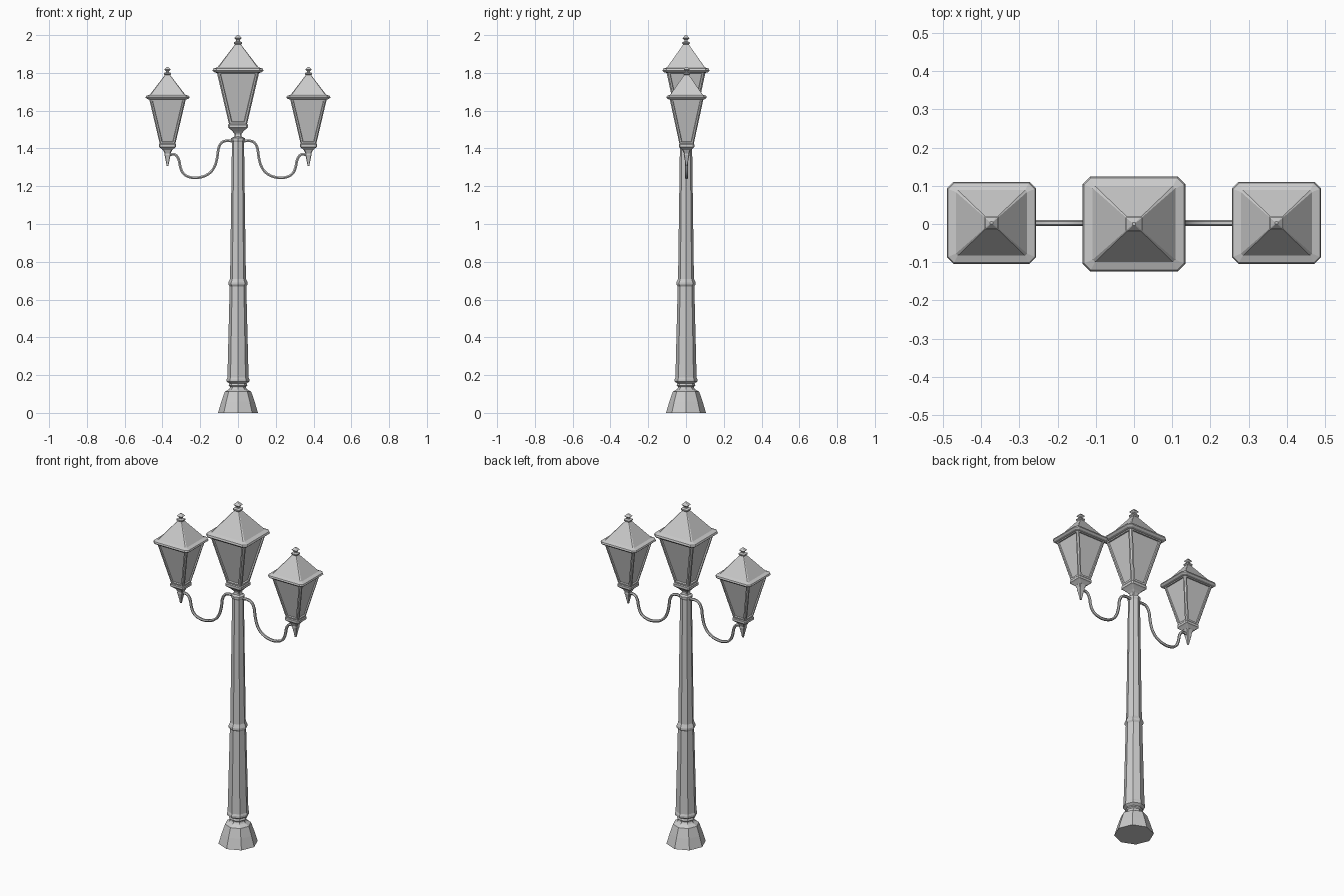
import bpy, bmesh, math

if "Cube" in bpy.data.objects:
    bpy.data.objects.remove(bpy.data.objects["Cube"])


def finish(name, bm):
    bmesh.ops.recalc_face_normals(bm, faces=bm.faces)
    me = bpy.data.meshes.new(name)
    bm.to_mesh(me)
    bm.free()
    ob = bpy.data.objects.new(name, me)
    bpy.context.collection.objects.link(ob)
    return ob


def skin(bm, rings):
    # Joins rings of points into a closed, capped solid; returns the wall bands
    loops = [[bm.verts.new(p) for p in ring] for ring in rings]
    bands = []
    for a, b in zip(loops, loops[1:]):
        n = len(a)
        bands.append([bm.faces.new((a[i], a[(i + 1) % n], b[(i + 1) % n], b[i]))
                      for i in range(n)])
    bm.faces.new(loops[0][::-1])
    bm.faces.new(loops[-1])
    return bands


def octagon(r, z):
    return [(r * math.cos(i * math.pi / 4), r * math.sin(i * math.pi / 4), z)
            for i in range(8)]


def lantern_ring(w, z, c):
    # Rectangle with chamfered corners, slightly shallower than wide
    d = w * 0.92
    return [(w, -d + c, z), (w, d - c, z), (w - c, d, z), (-w + c, d, z),
            (-w, d - c, z), (-w, -d + c, z), (-w + c, -d, z), (w - c, -d, z)]


def lantern_part(name, levels, place, panel_band=None):
    bm = bmesh.new()
    bands = skin(bm, [lantern_ring(*lv) for lv in levels])
    bmesh.ops.recalc_face_normals(bm, faces=bm.faces)
    if panel_band is not None:
        # Recessed glass panes in the four wide faces
        panes = bands[panel_band][::2]
        bmesh.ops.inset_individual(bm, faces=panes, thickness=0.013, depth=0)
        bmesh.ops.inset_individual(bm, faces=panes, thickness=0.003, depth=-0.008)
    x, y, z, s = place
    for v in bm.verts:
        v.co = (x + v.co.x * s, y + v.co.y * s, z + v.co.z * s)
    return finish(name, bm)


# Levels are (half width, height below the tip, corner chamfer)
BODY = [(0.028, -0.51, 0.006), (0.045, -0.495, 0.006), (0.052, -0.49, 0.007),
        (0.052, -0.475, 0.007), (0.048, -0.47, 0.006), (0.112, -0.198, 0.008)]
ROOF = [(0.112, -0.2, 0.01), (0.125, -0.197, 0.016), (0.135, -0.188, 0.02),
        (0.131, -0.178, 0.018), (0.108, -0.17, 0.006), (0.016, -0.05, 0.002)]
FINIAL = [(0.016, -0.051, 0.002), (0.022, -0.045, 0.003), (0.022, -0.038, 0.003),
          (0.010, -0.033, 0.002), (0.010, -0.025, 0.002), (0.020, -0.016, 0.003),
          (0.004, 0.0, 0.001)]
NECK = [(0.024, -0.548, 0.006), (0.018, -0.53, 0.005), (0.02, -0.52, 0.005),
        (0.03, -0.509, 0.006)]
DROP = [(0.005, -0.608, 0.001), (0.009, -0.585, 0.002), (0.015, -0.555, 0.003),
        (0.019, -0.54, 0.004), (0.018, -0.53, 0.004), (0.028, -0.509, 0.006)]


def lantern(prefix, place, stem):
    lantern_part(prefix + "_lantern_body", BODY, place, 4)
    lantern_part(prefix + "_lantern_roof", ROOF, place)
    lantern_part(prefix + "_lantern_finial", FINIAL, place)
    lantern_part(prefix + "_lantern_stem", stem, place)


# Octagonal post with flared foot, collar and middle ring
POST = [(0.106, 0), (0.088, 0.06), (0.07, 0.112), (0.048, 0.125), (0.043, 0.132),
        (0.043, 0.14), (0.05, 0.146), (0.045, 0.156), (0.06, 0.166), (0.06, 0.178),
        (0.056, 0.188), (0.044, 0.67), (0.051, 0.68), (0.051, 0.69), (0.042, 0.71),
        (0.032, 1.435), (0.036, 1.443), (0.036, 1.455), (0.022, 1.462)]
bm = bmesh.new()
skin(bm, [octagon(r, z) for r, z in POST])
finish("post", bm)

# Three lanterns
lantern("centre", (0, 0, 2.0, 1.0), NECK)
lantern("left", (-0.373, 0.003, 1.832, 0.865), DROP)
lantern("right", (0.373, 0.003, 1.832, 0.865), DROP)

# Curled arms
ARM = [(0.02, 1.438), (0.075, 1.438), (0.098, 1.415), (0.11, 1.352), (0.127, 1.298),
       (0.158, 1.264), (0.206, 1.246), (0.252, 1.247), (0.288, 1.266), (0.305, 1.30),
       (0.315, 1.345), (0.335, 1.368), (0.373, 1.362)]
for name, side in (("left_arm", -1), ("right_arm", 1)):
    cu = bpy.data.curves.new(name, 'CURVE')
    cu.dimensions = '3D'
    cu.bevel_depth = 0.008
    cu.bevel_resolution = 1
    cu.resolution_u = 3
    cu.use_fill_caps = True
    sp = cu.splines.new('BEZIER')
    sp.bezier_points.add(len(ARM) - 1)
    for p, (x, z) in zip(sp.bezier_points, ARM):
        p.co = (side * x, 0.003, z)
        p.handle_left_type = p.handle_right_type = 'AUTO'
    ob = bpy.data.objects.new(name, cu)
    bpy.context.collection.objects.link(ob)
    bpy.ops.object.select_all(action='DESELECT')
    ob.select_set(True)
    bpy.context.view_layer.objects.active = ob
    bpy.ops.object.convert(target='MESH')
    bpy.ops.object.shade_smooth_by_angle(angle=math.radians(50))
